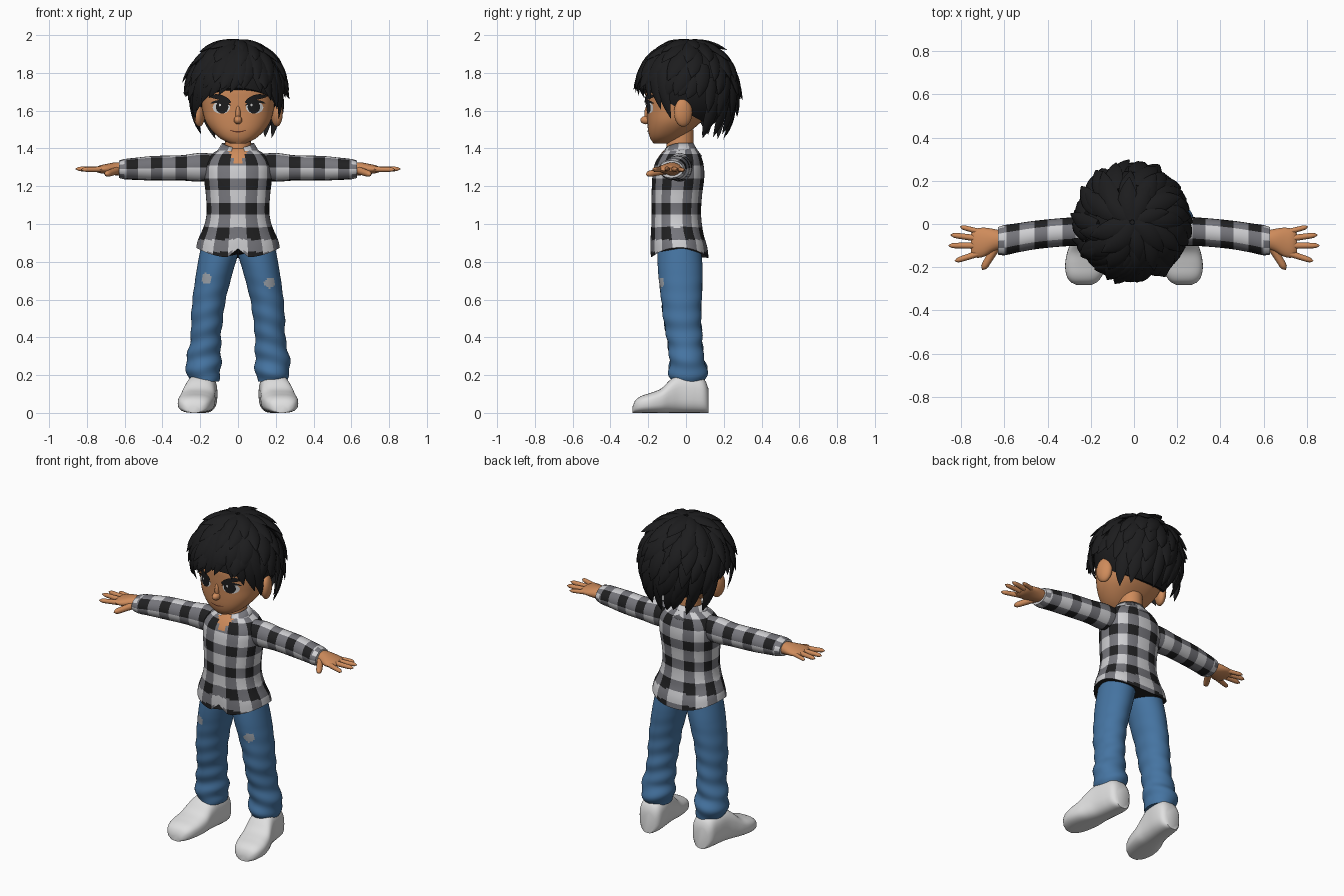
import bpy, bmesh, math, random
from mathutils import Vector, Matrix

random.seed(4)
TAU = math.tau
if "Cube" in bpy.data.objects:
    bpy.data.objects.remove(bpy.data.objects["Cube"])


def material(name, r, g, b):
    m = bpy.data.materials.new(name)
    m.use_nodes = True
    m.diffuse_color = (r, g, b, 1)
    node = m.node_tree.nodes["Principled BSDF"]
    node.inputs["Base Color"].default_value = (r, g, b, 1)
    node.inputs["Roughness"].default_value = 0.8
    return m


HAIR = material("hair_black", .012, .012, .013)
SKIN = material("warm_skin", .62, .26, .105)
LIGHT = material("shirt_light", .62, .62, .64)
GREY = material("shirt_grey", .18, .18, .2)
BLACK = material("shirt_black", .014, .014, .015)
DENIM = material("denim_blue", .06, .175, .36)
SHOE = material("shoe_white", .74, .74, .74)
PATCH = material("patch_grey", .33, .36, .4)
WHITE = material("eye_white", .7, .7, .7)
LIP = material("lip_brown", .14, .04, .02)
CHECK = [LIGHT, GREY, BLACK, SKIN]


def finish(name, bm, mats):
    bmesh.ops.recalc_face_normals(bm, faces=bm.faces)
    mesh = bpy.data.meshes.new(name)
    bm.to_mesh(mesh)
    bm.free()
    for m in mats:
        mesh.materials.append(m)
    ob = bpy.data.objects.new(name, mesh)
    bpy.context.collection.objects.link(ob)
    bpy.ops.object.select_all(action='DESELECT')
    ob.select_set(True)
    bpy.context.view_layer.objects.active = ob
    bpy.ops.object.shade_smooth_by_angle(angle=math.radians(50))
    return ob


def sample(table, s):
    """Smooth interpolation of a table whose first column is the position."""
    k = 0
    while k < len(table) - 2 and s > table[k + 1][0]:
        k += 1
    p, q = table[k], table[k + 1]
    before, after = table[max(k - 1, 0)], table[min(k + 2, len(table) - 1)]
    d = q[0] - p[0]
    t = (s - p[0]) / d
    out = []
    for c in range(1, len(p)):
        m0 = (q[c] - before[c]) / (q[0] - before[0]) * d
        m1 = (after[c] - p[c]) / (after[0] - p[0]) * d
        e = q[c] - p[c]
        out.append(p[c] + t * (m0 + t * (3 * e - 2 * m0 - m1 + t * (m0 + m1 - 2 * e))))
    return out


def power(v, n):
    return math.copysign(abs(v) ** (2 / n), v)


def add_rings(bm, rings, rule=None, cap_index=0):
    rows = [[bm.verts.new(p) for p in ring] for ring in rings]
    n = len(rows[0])
    for a, b in zip(rows, rows[1:]):
        for j in range(n):
            f = bm.faces.new((a[j], a[(j + 1) % n], b[(j + 1) % n], b[j]))
            if rule:
                f.material_index = rule(j, f.calc_center_median())
    for end in (rows[0], rows[-1]):
        bm.faces.new(end).material_index = cap_index


def loft(name, table, point, steps, n, mats, rule=None, cap_index=0):
    lo, hi = table[0][0], table[-1][0]
    bm = bmesh.new()
    rings = []
    for i in range(steps + 1):
        s = lo + (hi - lo) * i / steps
        row = sample(table, s)
        rings.append([point(s, TAU * j / n, row) for j in range(n)])
    add_rings(bm, rings, rule, cap_index)
    return finish(name, bm, mats)


def ball(name, loc, radii, mat, tilt=0):
    bm = bmesh.new()
    bmesh.ops.create_uvsphere(bm, u_segments=24, v_segments=16, radius=1, matrix=Matrix.Translation(loc)
                              @ Matrix.Rotation(tilt, 4, 'Z') @ Matrix.Diagonal((*radii, 1)))
    return finish(name, bm, [mat])


# Upright body sections: height, half width, front y, back y
def upright(n):
    def point(z, a, row):
        w, front, back = row
        return Vector((w * power(math.sin(a), n),
                       (front + back) / 2 - (back - front) / 2 * power(math.cos(a), n), z))
    return point


# Head, nose, ears, neck
HEAD = [(1.425, .04, -.17, -.09), (1.45, .09, -.188, -.04), (1.49, .135, -.2, .02), (1.54, .17, -.205, .08),
        (1.6, .188, -.208, .13), (1.66, .198, -.212, .16), (1.72, .2, -.212, .18), (1.8, .185, -.185, .17),
        (1.87, .11, -.11, .11)]
loft("head", HEAD, upright(2.3), 36, 48, [SKIN])
ball("nose", (0, -.212, 1.55), (.022, .03, .022), SKIN)
ball("nose_bridge", (0, -.2, 1.585), (.014, .02, .045), SKIN)
loft("neck", [(1.3, .075, -.11, .04), (1.5, .065, -.1, .04)], upright(2), 4, 24, [SKIN])


def face_y(x, z):
    w, front, back = sample(HEAD, z)
    return (front + back) / 2 - (back - front) / 2 * max(0, 1 - abs(x / w) ** 2.3) ** (1 / 2.3)


def face_plate(name, cx, cz, rx, rz, mat, offset, tilt=0, bend=0):
    """Thin oval that follows the face surface."""
    bm = bmesh.new()
    rings = []
    for k in range(5):
        ring = []
        for j in range(24):
            r = 1 - k * .24
            u, v = r * rx * math.cos(TAU * j / 24), r * rz * math.sin(TAU * j / 24)
            v += bend * u * u
            x, z = cx + u * math.cos(tilt) - v * math.sin(tilt), cz + u * math.sin(tilt) + v * math.cos(tilt)
            ring.append(Vector((x, face_y(x, z) - offset, z)))
        rings.append(ring)
    add_rings(bm, rings)
    finish(name, bm, [mat])


for side, tag in ((1, "left"), (-1, "right")):
    ball(tag + "_ear", (side * .205, -.015, 1.59), (.03, .05, .075), SKIN, side * .3)
    face_plate(tag + "_eye_white", side * .088, 1.617, .046, .033, WHITE, .003)
    face_plate(tag + "_iris", side * .084, 1.619, .033, .034, HAIR, .005)
    face_plate(tag + "_eye_glint", side * .084 - .012, 1.63, .006, .007, WHITE, .007)
    face_plate(tag + "_lash", side * .09, 1.648, .054, .008, HAIR, .007, side * .1, -5)
    face_plate(tag + "_eyebrow", side * .092, 1.67, .06, .014, HAIR, .009, side * .28, -3)
face_plate("mouth", 0, 1.488, .046, .0035, LIP, .003, 0, 5)

# Checked shirt body with curved hem, front notch and open neck
TORSO = [(.82, .222, -.188, .12), (.88, .212, -.188, .112), (.95, .19, -.185, .092), (1.05, .167, -.182, .08),
         (1.15, .17, -.182, .085), (1.25, .18, -.178, .097), (1.32, .175, -.165, .092), (1.37, .14, -.135, .075),
         (1.4, .09, -.105, .055)]


def torso_point(z, a, row):
    p = upright(2.3)(z, a, row)
    off_centre = min(a, TAU - a)
    p.z += max(0, (1 - z) / .18) * (.055 * math.sin(a) ** 2 + .05 * math.exp(-(off_centre / .12) ** 2))
    return p


def torso_check(j, c):
    if c.y < -.05 and abs(c.x) < (c.z - 1.3) * .6:
        return 3
    return ((j + 2) // 4) % 2 + (math.floor((c.z - 1.0475) / .065) % 2 == 0)


loft("shirt_body", TORSO, torso_point, 58, 64, CHECK, torso_check, 2)

# Collar: folded band, open and pointed at the front
bm = bmesh.new()
previous = None
for k in range(25):
    a = .36 + (TAU - .72) * k / 24
    front = max(0, math.cos(a)) ** 2
    sx, cy = math.sin(a), math.cos(a)
    pts = [(.085 * sx, -.035 - .075 * cy, 1.428 - .025 * front),
           (.105 * sx, -.037 - .095 * cy, 1.395 - .025 * front),
           (.125 * sx, -.04 - .125 * cy, 1.36 - .035 * front)]
    row = [bm.verts.new(p) for p in pts]
    if previous:
        for i in range(2):
            f = bm.faces.new((previous[i], row[i], row[i + 1], previous[i + 1]))
            f.material_index = (k // 3 + i) % 2
    previous = row
collar = finish("shirt_collar", bm, CHECK)
collar.modifiers.new("thickness", 'SOLIDIFY').thickness = .012

# Sleeves and palms run along x: position, centre y, centre z, half depth, half height
SLEEVE = [(.11, -.035, 1.3, .065, .07), (.2, -.033, 1.3, .068, .076), (.3, -.036, 1.297, .066, .067),
          (.45, -.05, 1.295, .066, .065), (.55, -.066, 1.292, .068, .058), (.6, -.075, 1.29, .07, .054),
          (.63, -.078, 1.29, .064, .046)]
PALM = [(.59, -.072, 1.29, .036, .036), (.65, -.075, 1.292, .052, .034), (.7, -.085, 1.291, .068, .026),
        (.74, -.09, 1.289, .064, .018), (.755, -.09, 1.288, .045, .008)]
# Finger root y, tip x, tip y, tip z, radius
FINGERS = [(-.04, .805, -.012, 1.285, .014), (-.07, .85, -.05, 1.29, .016), (-.1, .86, -.1, 1.292, .016),
           (-.13, .83, -.172, 1.288, .016)]


def sleeve_check(j, c):
    if abs(c.x) > .6:
        return j // 2 % 2
    return ((j + 2) // 4) % 2 + (math.floor((abs(c.x) - .1375) / .065) % 2 == 0)


def finger(name, start, end, r, mat):
    a, b = Vector(start), Vector(end)
    d = (b - a).normalized()
    lateral = d.cross(Vector((0, 0, 1))).normalized()
    up = lateral.cross(d)
    rings = []
    for i in range(11):
        u = i / 10
        radius = r * (1 - .25 * u) * math.sqrt(max(.02, 1 - max(0, (u - .8) / .2) ** 2))
        rings.append([a.lerp(b, u) + radius * (lateral * math.cos(TAU * j / 10) + up * math.sin(TAU * j / 10))
                      for j in range(10)])
    bm = bmesh.new()
    add_rings(bm, rings)
    finish(name, bm, [mat])


# Trouser legs: height, centre x, centre y, half width, half depth
LEG = [(.165, .18, .01, .075, .088), (.2, .18, .01, .086, .1), (.25, .184, .01, .094, .098), (.3, .18, .002, .09, .09),
       (.4, .17, -.008, .08, .094), (.5, .164, -.02, .084, .1), (.6, .153, -.024, .088, .107),
       (.75, .123, -.03, .097, .118), (.85, .1, -.034, .102, .116), (.95, .085, -.035, .095, .11)]
# Shoes: y, centre x, half width, height
SHOES = [(-.282, .232, .035, .035), (-.27, .232, .06, .065), (-.24, .23, .082, .088), (-.19, .225, .094, .105),
         (-.13, .215, .094, .13), (-.08, .205, .086, .178), (-.03, .195, .08, .205), (.05, .185, .076, .2),
         (.1, .182, .066, .175), (.118, .182, .045, .13)]

for side, tag in ((1, "left"), (-1, "right")):
    def limb(x, a, row):
        y, z, ry, rz = row
        return Vector((side * x, y + ry * math.sin(a), z + rz * math.cos(a)))

    def leg_point(z, a, row):
        x, y, rx, ry = row
        fold = 1 + .11 * max(0, .75 - z) * math.sin(62 * z + 1.6 * math.sin(a) + side)
        return Vector((side * (x + rx * fold * math.sin(a)), y - ry * fold * math.cos(a), z))

    def shoe_point(y, a, row):
        x, w, h = row
        return Vector((side * (x + w * power(math.sin(a), 2.7)), y, h / 2 + h / 2 * power(math.cos(a), 2.7)))

    knee = Vector((side * .168, -.13, .7 - side * .01))
    loft(tag + "_sleeve", SLEEVE, limb, 52, 24, CHECK, sleeve_check)
    loft(tag + "_palm", PALM, limb, 16, 20, [SKIN])
    for number, (y0, x, y, z, r) in enumerate(FINGERS):
        finger(f"{tag}_finger_{number + 1}", (side * .7, y0, 1.29), (side * x, y, z), r, SKIN)
    finger(tag + "_thumb", (side * .635, -.1, 1.285), (side * .702, -.212, 1.262), .021, SKIN)
    loft(tag + "_trouser_leg", LEG, leg_point, 80, 56, [DENIM, PATCH], lambda j, c: int((c - knee).length < .03))
    loft(tag + "_shoe", SHOES, shoe_point, 36, 32, [SHOE])

# Hair cap, cut along a hairline that drops to the nape
CENTRE = Vector((-.008, .008, 1.722))
bm = bmesh.new()
bmesh.ops.create_uvsphere(bm, u_segments=32, v_segments=24, radius=1,
                          matrix=Matrix.Translation(CENTRE) @ Matrix.Diagonal((.235, .24, .235, 1)))
cut = bmesh.ops.bisect_plane(bm, geom=bm.verts[:] + bm.edges[:] + bm.faces[:], plane_co=(0, -.25, 1.73),
                             plane_no=(0, .25, .45), clear_inner=True)
bmesh.ops.contextual_create(bm, geom=[e for e in cut["geom_cut"] if isinstance(e, bmesh.types.BMEdge)])
finish("hair_cap", bm, [HAIR])


# Hair locks: a is the turn from the front, t the angle down from the crown
def scalp(a, t, lift):
    below = max(0, t - TAU / 4)
    r = (math.sin(t) if below == 0 else 1 - .25 * below ** 2) * (1 + lift)
    z = .24 * math.cos(t) * (1 + lift) if below == 0 else -.24 * below
    return CENTRE + Vector((.246 * r * math.sin(a), -.252 * r * math.cos(a), z))


def lock(bm, a0, a1, t0, t1, width, tip):
    rings = []
    for i in range(9):
        u = i / 8

        def path(v):
            return scalp(a0 + (a1 - a0) * v, t0 + (t1 - t0) * v, .01 + tip * v * v)
        p = path(u)
        along = (path(u + .03) - path(u - .03)).normalized()
        out = (p - CENTRE).normalized()
        lateral = along.cross(out).normalized()
        w = width * (.55 + .9 * u) * max(.015, 1 - u ** 1.8)
        ring = [p + w * (lateral * math.cos(TAU * j / 6) + .42 * out * math.sin(TAU * j / 6)) for j in range(6)]
        for v in ring:
            v.z = min(v.z, 2)
        rings.append(ring)
    add_rings(bm, rings)


def hairline(a):
    a = abs((a + TAU / 2) % TAU - TAU / 2)
    return 1.55 if a < .9 else 2.05 if a < 1.3 else 1.75 if a < 1.9 else 2.65


bm = bmesh.new()
for t0, t1, count, width in ((.04, .75, 8, .06), (.35, 1.1, 12, .06), (.7, 1.45, 15, .06), (1.05, 1.8, 17, .056),
                             (1.35, 2.2, 19, .054), (1.7, 2.65, 19, .052)):
    for k in range(count):
        a = TAU * (k + random.uniform(.2, .8)) / count
        a1 = a - random.uniform(.05, .35)
        end = min(t1, hairline(a1)) + random.uniform(-.08, .08)
        if end - t0 > .3:
            lock(bm, a, a1, t0, end, width * random.uniform(.85, 1.15), random.uniform(.08, .18))
finish("hair_locks", bm, [HAIR])

# Fringe swept from a parting above the left eye
bm = bmesh.new()
for a0, a1, end in ((-.5, -1.2, 2.3), (-.2, -1, 2.1), (0, -.8, 1.92), (.15, -.58, 1.8), (.25, -.36, 1.74),
                    (.32, -.12, 1.68), (.4, .12, 1.63), (.45, .5, 1.68), (.5, .75, 1.85), (.65, 1, 2.05),
                    (.85, 1.2, 2.25)):
    lock(bm, a0, a1, .65, end, .058, .09)
finish("fringe", bm, [HAIR])
